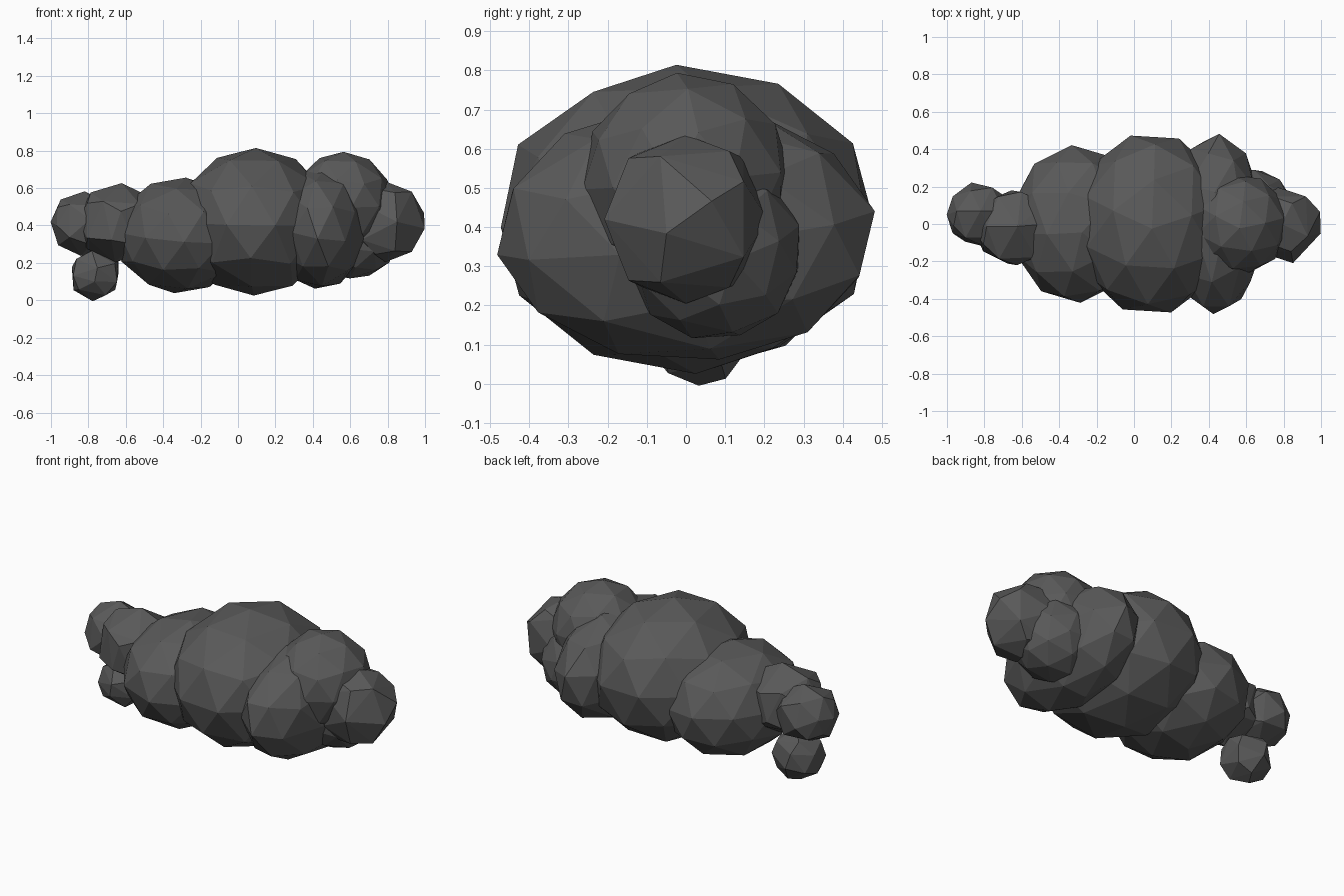
import bpy
from math import radians

if "Cube" in bpy.data.objects:
    bpy.data.objects.remove(bpy.data.objects["Cube"])

# Dark grey shared by the whole cloud
grey = bpy.data.materials.new("dark_grey")
grey.diffuse_color = (0.1, 0.1, 0.1, 1)
grey.use_nodes = True
grey.node_tree.nodes["Principled BSDF"].inputs["Base Color"].default_value = grey.diffuse_color


def puff(name, centre, radii, turn=0, tilt=0, keep=1.0):
    """One faceted ellipsoid lump of the cloud; keep < 1 coarsens its facets."""
    bpy.ops.mesh.primitive_ico_sphere_add(subdivisions=2, radius=1)
    ob = bpy.context.object
    ob.name = name
    ob.data.materials.append(grey)
    # turn the facets first, then squash along the world axes
    ob.rotation_euler = (radians(tilt), 0, radians(turn))
    bpy.ops.object.transform_apply(location=False, rotation=True, scale=False)
    ob.scale = radii
    ob.location = centre
    bpy.ops.object.transform_apply(location=False, rotation=False, scale=True)
    if keep < 1:
        ob.modifiers.new("coarsen", 'DECIMATE').ratio = keep
    return ob


# Large middle body
puff("middle_puff", (0.09, 0.0, 0.42), (0.42, 0.49, 0.395), 15, 3)
# Broad lump on the left
puff("left_puff", (-0.31, 0.0, 0.347), (0.35, 0.425, 0.312), 40, 8)
# Wide lump on the right, running front to back
puff("right_wide_puff", (0.44, 0.0, 0.385), (0.25, 0.49, 0.33), 33, 12)
# Right-hand upper, lower and end lumps
puff("right_upper_puff", (0.56, 0.0, 0.52), (0.27, 0.27, 0.275), 10, 5)
puff("right_lower_puff", (0.61, 0.07, 0.34), (0.25, 0.23, 0.23), 30, 20)
puff("right_end_puff", (0.79, 0.0, 0.42), (0.21, 0.21, 0.215), 0, 90, 0.6)
# Left-hand neck and end lumps
puff("left_neck_puff", (-0.64, -0.02, 0.415), (0.22, 0.21, 0.205), 20, 15, 0.6)
puff("left_end_puff", (-0.83, 0.05, 0.41), (0.172, 0.17, 0.168), 18, 10, 0.6)
# Small hanging ball
puff("small_low_puff", (-0.76, 0.03, 0.139), (0.14, 0.14, 0.14), 35, 20, 0.5)
